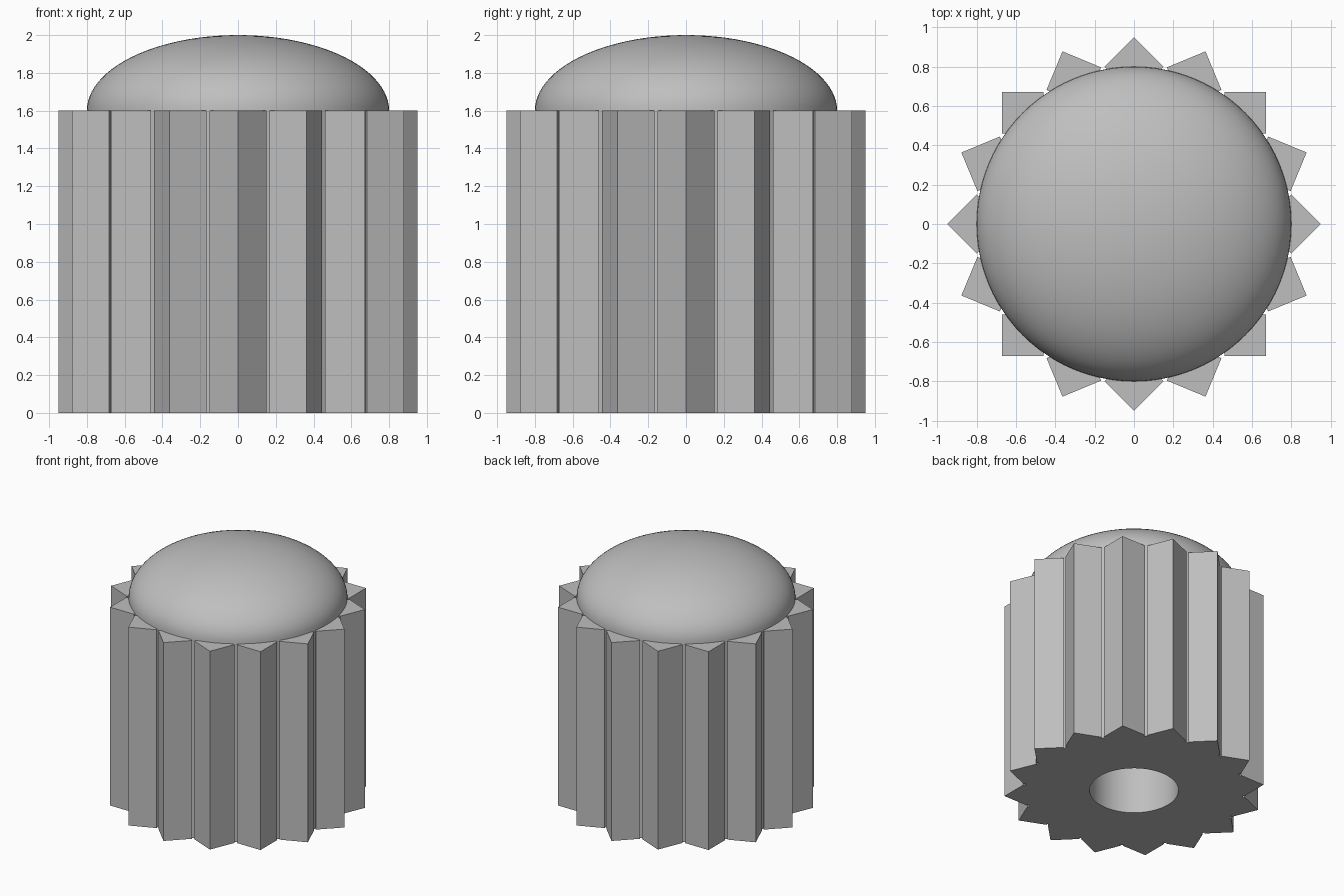
import bpy, bmesh
from math import sin, cos, pi, sqrt, radians

if "Cube" in bpy.data.objects:
    bpy.data.objects.remove(bpy.data.objects["Cube"])

TEETH, RADIUS, HALF_DIAG = 16, 0.8, 0.15
BODY_H, DOME_H = 1.6, 0.4
HOLE_R, HOLE_DEPTH, HOLE_STEPS = 0.325, 1.2, 6

grey = bpy.data.materials.new("plain grey")
grey.use_nodes = True
colour = (0.52, 0.52, 0.52, 1)
grey.diffuse_color = colour
grey.node_tree.nodes["Principled BSDF"].inputs["Base Color"].default_value = colour


def finish(bm, name):
    bmesh.ops.recalc_face_normals(bm, faces=bm.faces)
    mesh = bpy.data.meshes.new(name)
    bm.to_mesh(mesh)
    bm.free()
    mesh.materials.append(grey)
    obj = bpy.data.objects.new(name, mesh)
    bpy.context.collection.objects.link(obj)
    bpy.ops.object.select_all(action="DESELECT")
    bpy.context.view_layer.objects.active = obj
    obj.select_set(True)
    bpy.ops.object.shade_smooth_by_angle(angle=radians(30))
    return obj


def wall(bm, low, high):
    for i in range(len(low)):
        j = (i + 1) % len(low)
        bm.faces.new((low[i], low[j], high[j], high[i]))


# Tooth outline: a diamond centred on the core's rim, trimmed where it enters the core
d = HALF_DIAG
excess = d * d
b = 2 * (RADIUS + d)
s = (b - sqrt(b * b - 8 * excess)) / 4
tooth = [(RADIUS - s, s - d), (RADIUS, -d), (RADIUS + d, 0),
         (RADIUS, d), (RADIUS - s, d - s)]

outline = []
for k in range(TEETH):
    a = 2 * pi * k / TEETH
    outline += [(x * cos(a) - y * sin(a), x * sin(a) + y * cos(a)) for x, y in tooth]

# Fluted body with a blind bore in its underside
bm = bmesh.new()
low = [bm.verts.new((x, y, 0)) for x, y in outline]
high = [bm.verts.new((x, y, BODY_H)) for x, y in outline]
wall(bm, low, high)
bm.faces.new(high)

count = TEETH * HOLE_STEPS
angles = [2 * pi * (i / count - 0.5 / TEETH) for i in range(count)]
rim = [bm.verts.new((HOLE_R * cos(a), HOLE_R * sin(a), 0)) for a in angles]
end = [bm.verts.new((HOLE_R * cos(a), HOLE_R * sin(a), HOLE_DEPTH)) for a in angles]
wall(bm, rim, end)
bm.faces.new(end)

# Underside, one sector per tooth
for k in range(TEETH):
    n = len(tooth)
    outer = [low[(k * n + i) % len(low)] for i in range(n + 1)]
    arc = [rim[(k * HOLE_STEPS + i) % count] for i in range(HOLE_STEPS + 1)]
    bm.faces.new(outer + arc[::-1])
finish(bm, "fluted_body")

# Domed cap
bm = bmesh.new()
bmesh.ops.create_uvsphere(bm, u_segments=96, v_segments=48, radius=1)
bmesh.ops.delete(bm, geom=[v for v in bm.verts if v.co.z < -0.001], context="VERTS")
for v in bm.verts:
    v.co = (v.co.x * RADIUS, v.co.y * RADIUS, BODY_H + v.co.z * DOME_H)
finish(bm, "domed_cap")
